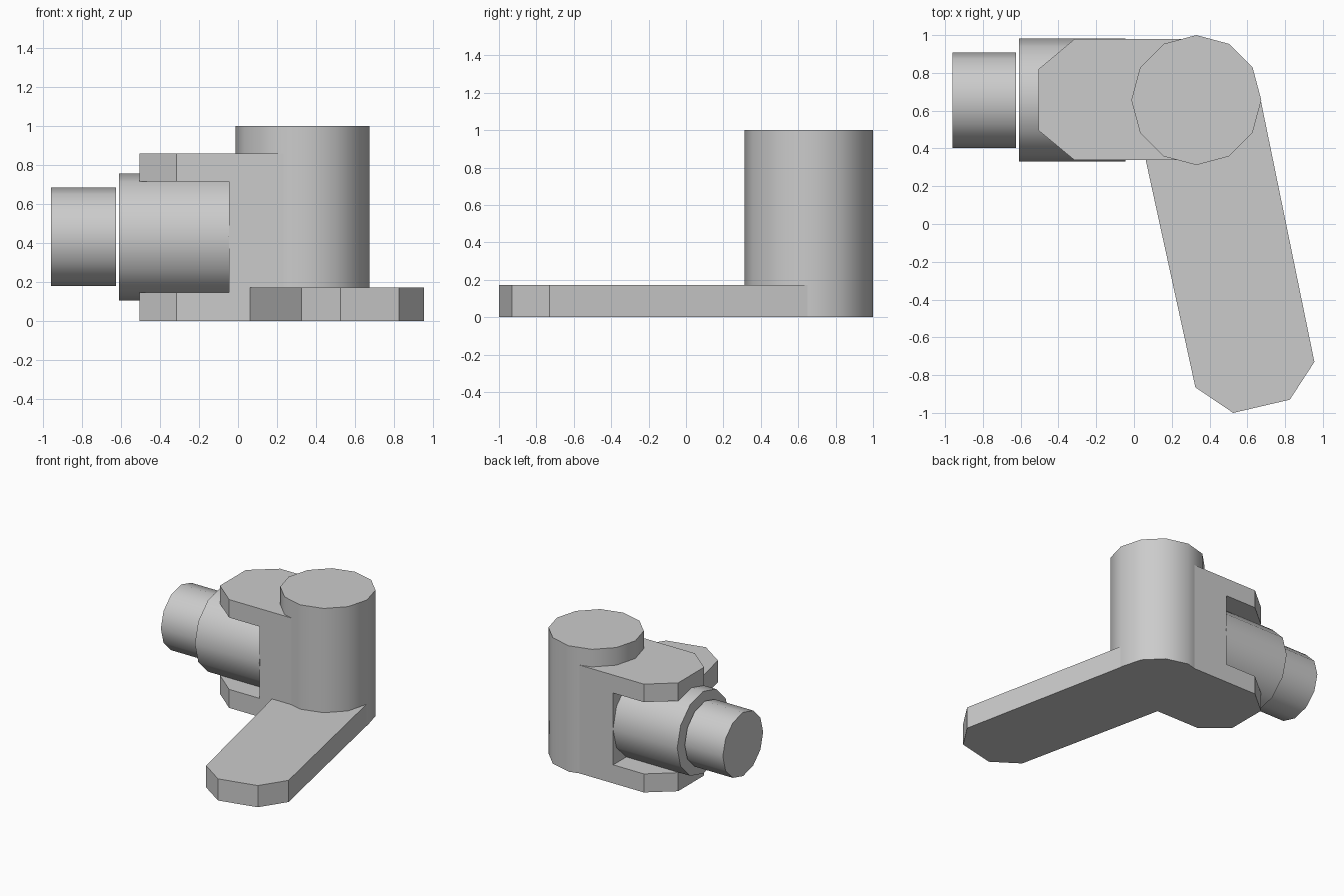
import bpy, math

if "Cube" in bpy.data.objects:
    bpy.data.objects.remove(bpy.data.objects["Cube"])

PX, PY = 0.33, 0.656   # post axis
BZ = 0.432             # barrel axis height


def prism(name, outline, z0, z1):
    """Extrude a counter-clockwise outline from z0 to z1."""
    n = len(outline)
    verts = [(x, y, z) for z in (z0, z1) for x, y in outline]
    faces = [tuple(reversed(range(n))), tuple(range(n, 2 * n))]
    faces += [(i, (i + 1) % n, (i + 1) % n + n, i + n) for i in range(n)]
    mesh = bpy.data.meshes.new(name)
    mesh.from_pydata(verts, [], faces)
    obj = bpy.data.objects.new(name, mesh)
    bpy.context.collection.objects.link(obj)
    return obj


def ring(r, cx=0.0, cy=0.0, n=12):
    return [(cx + r * math.cos(2 * math.pi * i / n),
             cy + r * math.sin(2 * math.pi * i / n)) for i in range(n)]


def smooth(obj):
    bpy.ops.object.select_all(action='DESELECT')
    obj.select_set(True)
    bpy.context.view_layer.objects.active = obj
    bpy.ops.object.shade_smooth_by_angle(angle=math.radians(35))


def x_cylinder(name, r, x0, x1):
    """Twelve-sided cylinder lying along x on the barrel axis."""
    obj = prism(name, ring(r), x0, x1)
    for v in obj.data.vertices:
        a, b, x = v.co
        v.co = (x, PY + a, BZ + b)
    smooth(obj)
    return obj


# upright post
smooth(prism("post", ring(0.344, PX, PY), 0, 1.0))

# flat lever with chamfered end
prism("lever", [(-0.008, 0.66), (0.325, -0.865), (0.525, -1.0), (0.825, -0.93),
                (0.955, -0.73), (0.67, 0.66), (0.33, 0.75)], 0, 0.172)

# fork bracket: chamfered block with a slot cut through it
bracket = prism("fork_bracket", [(0.33, 0.979), (-0.315, 0.979), (-0.505, 0.82),
                                 (-0.505, 0.495), (-0.315, 0.338), (0.33, 0.338)], 0, 0.86)
cutter = prism("slot_cutter", [(-0.8, 0), (-0.046, 0), (-0.046, 1.3), (-0.8, 1.3)], 0.147, 0.717)
cutter.hide_render = True
mod = bracket.modifiers.new("slot", 'BOOLEAN')
mod.operation = 'DIFFERENCE'
mod.solver = 'EXACT'
mod.object = cutter
bpy.context.view_layer.objects.active = bracket
bpy.ops.object.modifier_apply(modifier=mod.name)
bpy.data.objects.remove(cutter)

# barrel held in the fork, and the narrower tip beyond it
x_cylinder("barrel", 0.326, -0.61, -0.045)
x_cylinder("barrel_tip", 0.253, -0.96, -0.625)
